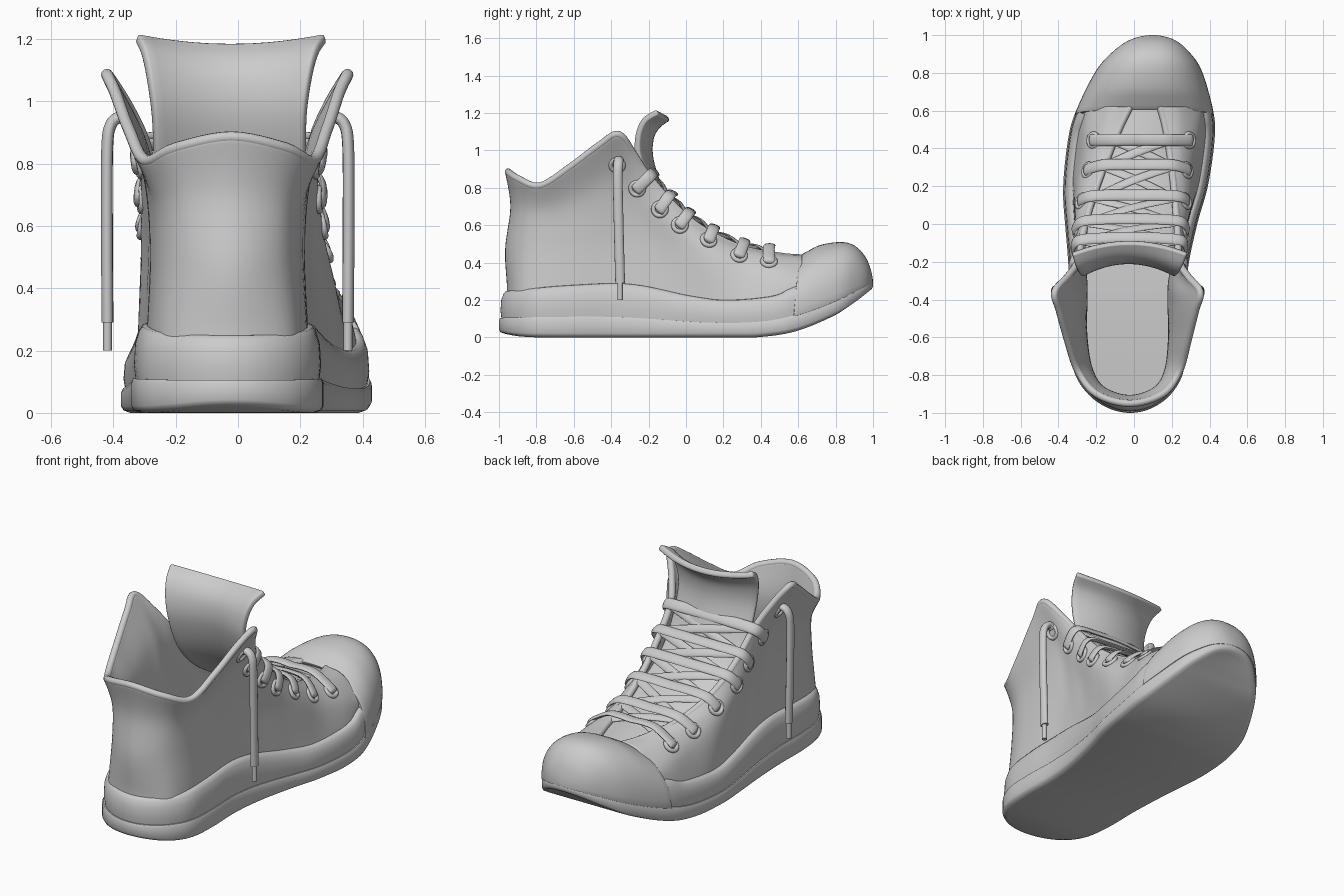
import bpy, bmesh, math
from mathutils import Vector as V

if "Cube" in bpy.data.objects:
    bpy.data.objects.remove(bpy.data.objects["Cube"])


def spline(pts, n, closed=False):
    """Catmull-Rom through points of any dimension."""
    p = [V(q) for q in pts]
    m, out = len(p), []
    for i in range(m if closed else m - 1):
        ids = [(i + k) % m if closed else min(max(i + k, 0), m - 1) for k in (-1, 0, 1, 2)]
        a, b, c, d = (p[k] for k in ids)
        for s in range(n):
            t = s / n
            out.append((b * 2 + (c - a) * t + (a * 2 - b * 5 + c * 4 - d) * t * t
                        + (b * 3 - a - c * 3 + d) * t ** 3) * 0.5)
    return out if closed else out + [p[-1]]


def lookup(keys, n=8):
    """Smooth function of y from ascending (y, value) keys."""
    k = spline(keys, n) if n else keys

    def f(y):
        if y <= k[0][0]:
            return k[0][1]
        for a, b in zip(k, k[1:]):
            if y <= b[0]:
                return a[1] + (b[1] - a[1]) * (y - a[0]) / max(b[0] - a[0], 1e-9)
        return k[-1][1]
    return f


def make(name, verts, faces, thick=0):
    me = bpy.data.meshes.new(name)
    me.from_pydata([tuple(v) for v in verts], [], faces)
    bm = bmesh.new()
    bm.from_mesh(me)
    bmesh.ops.remove_doubles(bm, verts=bm.verts, dist=1e-5)
    bmesh.ops.recalc_face_normals(bm, faces=bm.faces)
    bm.to_mesh(me)
    bm.free()
    me.polygons.foreach_set("use_smooth", [True] * len(me.polygons))
    me.set_sharp_from_angle(angle=math.radians(50))
    ob = bpy.data.objects.new(name, me)
    bpy.context.collection.objects.link(ob)
    if thick:
        s = ob.modifiers.new("thickness", 'SOLIDIFY')
        s.thickness, s.offset = thick, 0
        b = ob.modifiers.new("round", 'BEVEL')
        b.width, b.segments, b.angle_limit = thick * 0.35, 2, math.radians(50)
    return ob


def grid(rows, closed=False):
    n = len(rows[0])
    verts = [p for r in rows for p in r]
    faces = [(r * n + i, r * n + (i + 1) % n, (r + 1) * n + (i + 1) % n, (r + 1) * n + i)
             for r in range(len(rows) - 1) for i in range(n if closed else n - 1)]
    return verts, faces


def sweep(name, pts, a, b, d):
    """Tube with elliptical section a x b; d is the starting width direction."""
    rows, d = [], V(d)
    for i, p in enumerate(pts):
        t = (pts[min(i + 1, len(pts) - 1)] - pts[max(i - 1, 0)]).normalized()
        d = (d - t * d.dot(t)).normalized()
        e = t.cross(d)
        rows.append([p + d * a * math.cos(k * math.pi / 6) + e * b * math.sin(k * math.pi / 6) for k in range(12)])
    v, f = grid(rows, True)
    f += [tuple(range(12)), tuple(range(len(v) - 12, len(v)))]
    return make(name, v, f)


# Foot plan: centre line, half widths and height lines along y
mid = lookup([(-1, -.02), (-.6, -.033), (-.3, -.033), (0, -.015), (.2, .008), (.5, .045), (.8, .078), (1, .1)])
half = [(0, 1), (.115, .975), (.21, .9), (.283, .8), (.363, .6), (.388, .45), (.383, .2), (.35, 0), (.32, -.2),
        (.305, -.4), (.308, -.6), (.29, -.78), (.22, -.9), (.115, -.975), (0, -1)]
loop = spline(half + [(-w, y) for w, y in half[-2:0:-1]], 6, True)
N = len(loop)
wid = lookup([(p[1], p[0]) for p in loop[:N // 2 + 1]][::-1], 0)
z_bot = lookup([(-1, .02), (-.9, .005), (-.7, 0), (.2, 0), (.4, .003), (.6, .035), (.8, .115), (.9, .175), (1, .25)])
z_sole = lookup([(-1, .105), (-.4, .11), (.1, .08), (.4, .085), (.6, .125), (.8, .2), (1, .3)])
z_fox = lookup([(-1, .25), (-.6, .28), (-.3, .285), (0, .225), (.2, .2), (.45, .22), (.56, .26), (.62, .28)])
z_cap = lookup([(.57, .425), (.62, .45), (.7, .485), (.82, .5), (.9, .48), (.96, .42), (.99, .35), (1, .3)])


def at(w, y, z):
    return V((mid(y) + w, y, z))


def mirror(p):
    return V((2 * mid(p.y) - p.x, p.y, p.z))


outline = [at(p[0], p[1], 0) for p in loop]


def ring(inset, zf):
    out = []
    for i, p in enumerate(outline):
        t = (outline[(i + 1) % N] - outline[i - 1]).normalized()
        out.append(V((p.x + t.y * inset, p.y - t.x * inset, zf(p.y))))
    return out


def strips(base):
    f = [(base, base + 1, base + N - 1), (base + N // 2 - 1, base + N // 2, base + N // 2 + 1)]
    return f + [(base + i, base + i + 1, base + N - i - 1, base + N - i) for i in range(1, N // 2 - 1)]


# Sole and insole
rows = [ring(.03, z_bot), ring(.008, lambda y: z_bot(y) + .008), ring(0, lambda y: z_bot(y) + .022),
        ring(0, lambda y: z_sole(y) - .012), ring(.006, z_sole), ring(.04, z_sole)]
sv, sf = grid(rows, True)
make("sole", sv, sf + strips(0) + strips(len(sv) - N))
make("insole", ring(.07, lambda y: z_sole(y) + .05), strips(0))

# Rubber foxing band around the sides and heel
band = [i for i, p in enumerate(outline) if p.y < .62]
rows = []
for inset, k in ((.014, -.05), (.008, .25), (.012, .65), (.024, .88), (.036, .98), (.05, 1), (.08, .93)):
    r = ring(inset, lambda y: z_sole(y) + k * (z_fox(y) - z_sole(y)))
    rows.append([r[i] for i in band])
make("foxing_band", *grid(rows))

# Toe cap dome
rows = []
for j in range(25):
    s = math.sin(j / 24 * math.pi / 2)
    y = .575 + .415 * s
    w, z0 = max(wid(.575 + .425 * s) - .012 * (1 - s), 0), z_sole(y) - .005
    row = []
    for k in range(33):
        t = k / 32 * math.pi
        c, q = math.cos(t), abs(math.sin(t))
        p = at(math.copysign(abs(c) ** .88, c) * w, y, z0 + (z_cap(.575 + .425 * s) - z0) * q ** .88)
        p.y += .035 * q * (1 - s)
        row.append(p)
    rows.append(row)
make("toe_cap", *grid(rows), thick=.02)

# Upper: control rows of (y, half width, z), throat front to heel, mirrored
base_y = (.62, .5, .35, .2, .05, -.1, -.2, -.3, -.4, -.6, -.78, -.89)
base = [(y, wid(y) - .06, .13) for y in base_y] + [(-.945, 0, .13)]
fox = [(y, wid(y) - .068, z_fox(y)) for y in base_y] + [(-.94, 0, .26)]
low = [(.62, .26, .33), (.5, .28, .34), (.32, .28, .36), (.15, .295, .4), (0, .28, .45), (-.15, .25, .5),
       (-.24, .24, .55), (-.33, .23, .58), (-.42, .23, .55), (-.6, .23, .52), (-.78, .205, .5), (-.895, .135, .48), (-.95, 0, .47)]
high = [(.62, .17, .41), (.5, .2, .415), (.31, .23, .44), (.12, .27, .5), (-.03, .275, .58), (-.18, .265, .7),
        (-.27, .265, .78), (-.35, .27, .85), (-.44, .265, .82), (-.61, .245, .73), (-.77, .215, .68), (-.875, .145, .69), (-.922, 0, .7)]
top = [(.62, .08, .425), (.5, .125, .435), (.3, .18, .475), (.1, .225, .57), (-.05, .25, .69), (-.2, .27, .86),
       (-.28, .32, .98), (-.36, .385, 1.085), (-.46, .36, 1.03), (-.62, .318, .91), (-.78, .268, .81), (-.9, .175, .85), (-.95, 0, .885)]
ctrl = []
for row in (base, fox, low, high, top):
    r = [at(w, y, z) for y, w, z in row]
    ctrl.append(spline(r + [mirror(p) for p in r[-2::-1]], 6))
cols = [spline(c, 7) for c in zip(*ctrl)]
upper = [list(r) for r in zip(*cols)]
make("upper", *grid(upper), thick=.034)
sweep("collar_piping", upper[-1], .019, .019, (0, 0, 1))

# Tongue: rows of centre y, z, half width, edge shift in y, z
tongue = spline([(.64, .4, .1, 0, -.01), (.5, .425, .14, 0, -.02), (.3, .47, .18, -.01, -.03), (.1, .56, .22, -.02, -.03),
                 (-.05, .67, .23, -.03, -.03), (-.14, .8, .24, -.05, -.02), (-.19, .95, .245, -.065, 0),
                 (-.19, 1.06, .26, -.07, .01), (-.155, 1.13, .28, -.07, .03), (-.095, 1.175, .305, -.06, .03)], 5)
rows = []
for y, z, w, dy, dz in tongue:
    rows.append([V((mid(y) + w * k / 8, y + dy * (k / 8) ** 2, z + dz * (k / 8) ** 2)) for k in range(-8, 9)])
make("tongue", *grid(rows), thick=.034)

# Eyelets, placed on the upper surface in pairs
half_n = len(upper[0]) // 2
holes = []
for y, z in ((-.36, .94), (-.27, .8), (-.15, .695), (-.03, .6), (.11, .505), (.27, .43), (.43, .39)):
    r, k = min(((r, k) for r in range(1, len(upper) - 1) for k in range(1, half_n)),
               key=lambda q: (upper[q[0]][q[1]].y - y) ** 2 + (upper[q[0]][q[1]].z - z) ** 2)
    p = upper[r][k]
    n = (upper[r][k + 1] - upper[r][k - 1]).cross(upper[r + 1][k] - upper[r - 1][k]).normalized()
    n = n if n.x > 0 else -n
    e = min(range(1, half_n), key=lambda i: (upper[-1][i] - p).length)
    d = upper[-1][e - 1] - upper[-1][e + 1]
    d = V((0, d.y, d.z)).normalized()
    holes.append((p, n, upper[-1][e], d, V((0, -d.z, d.y))))
    for side, q, m in (("right", p, n), ("left", mirror(p), V((-n.x, n.y, n.z)))):
        bpy.ops.mesh.primitive_torus_add(major_radius=.035, minor_radius=.012, major_segments=24, minor_segments=10,
                                         location=q + m * .017, rotation=m.to_track_quat('Z', 'Y').to_euler())
        bpy.context.object.name = "eyelet_" + side
        bpy.ops.object.shade_smooth()

# Lace bars across the throat
for p, n, e, d, up in holes[1:]:
    over = e + (n + up) * .022
    centre = (e + mirror(e)) / 2 + up * .045
    side = [p + n * .005, p + n * .03, over, over.lerp(centre, .5) + up * .008]
    sweep("lace_bar", spline(side + [centre] + [mirror(q) for q in side[::-1]], 6), .031, .011, d)

# Crossing laces underneath
for (_, _, a, d, up), (_, _, b, _, up2) in zip(holes[1:], holes[2:]):
    for flip, h in ((False, .022), (True, .03)):
        s, t = (mirror(a), b) if flip else (a, mirror(b))
        m = (s + t) / 2 + up * h
        sweep("lace_cross", spline([s + up * .008, m, t + up2 * .008], 8), .024, .009, d)

# Hanging lace ends with tips
hang = [(-.36, .32, .94), (-.36, .345, .95), (-.362, .375, .925), (-.365, .387, .85), (-.36, .388, .6), (-.352, .386, .29)]
for s, side in ((1, "right"), (-1, "left")):
    pts = [V((-.033 + s * w, y, z)) for y, w, z in hang]
    sweep("lace_end_" + side, spline(pts, 6), .026, .019, (0, 1, 0))
    sweep("lace_tip_" + side, [pts[-1] + V((0, 0, .02)), pts[-1] - V((0, 0, .09))], .014, .014, (0, 1, 0))
